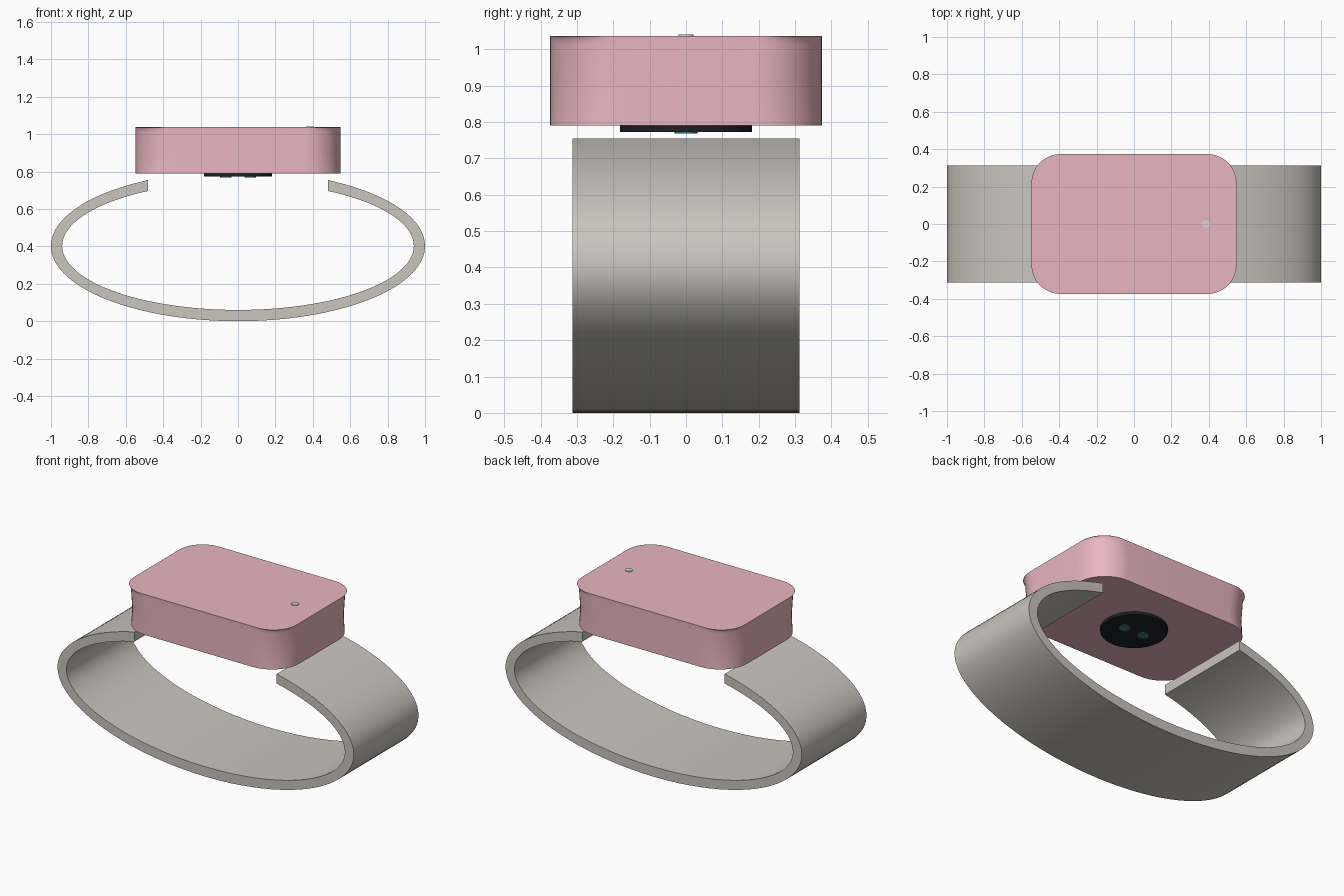
import bpy, bmesh, math
from math import sin, cos, pi

if "Cube" in bpy.data.objects:
    bpy.data.objects.remove(bpy.data.objects["Cube"])


def material(name, rgb):
    m = bpy.data.materials.new(name)
    m.diffuse_color = (*rgb, 1)
    m.use_nodes = True
    m.node_tree.nodes["Principled BSDF"].inputs["Base Color"].default_value = m.diffuse_color
    return m


pink = material("pink_shell", (0.82, 0.47, 0.53))
stone = material("stone_band", (0.59, 0.56, 0.51))
black = material("black_glass", (0.012, 0.014, 0.016))
teal = material("teal_led", (0.06, 0.18, 0.22))
pale = material("pale_light", (0.65, 0.68, 0.66))


def finish(bm, name, mat, angle):
    bmesh.ops.recalc_face_normals(bm, faces=bm.faces)
    mesh = bpy.data.meshes.new(name)
    bm.to_mesh(mesh)
    bm.free()
    ob = bpy.data.objects.new(name, mesh)
    bpy.context.collection.objects.link(ob)
    mesh.materials.append(mat)
    bpy.ops.object.select_all(action='DESELECT')
    ob.select_set(True)
    bpy.context.view_layer.objects.active = ob
    bpy.ops.object.shade_smooth_by_angle(angle=math.radians(angle))
    return ob


def loft(bm, rings):
    """Skin closed rings of equal length and cap both ends."""
    vs = [[bm.verts.new(p) for p in r] for r in rings]
    n = len(vs[0])
    for a, b in zip(vs, vs[1:]):
        for i in range(n):
            j = (i + 1) % n
            bm.faces.new((a[i], a[j], b[j], b[i]))
    bm.faces.new(vs[0])
    bm.faces.new(vs[-1])


def rounded_rect(hx, hy, r, z, seg=12):
    pts = []
    for q, (sx, sy) in enumerate([(1, 1), (-1, 1), (-1, -1), (1, -1)]):
        for k in range(seg + 1):
            t = (q + k / seg) * pi / 2
            pts.append((sx * (hx - r) + r * cos(t), sy * (hy - r) + r * sin(t), z))
    return pts


def disc(name, x, r, z0, z1, mat, n=48):
    bm = bmesh.new()
    loft(bm, [[(x + r * cos(2 * pi * i / n), r * sin(2 * pi * i / n), z)
               for i in range(n)] for z in (z0, z1)])
    return finish(bm, name, mat, 30)


# Case: creased flanks and a rounded top rim, as (inset, z)
profile = [(0.013, 0.79), (0.0, 0.89)]
for k in range(11):
    t = 0.16 + (pi / 2 - 0.16) * k / 10
    profile.append((0.018 + 0.027 * (1 - cos(t)), 1.004 + 0.033 * sin(t)))
bm = bmesh.new()
loft(bm, [rounded_rect(0.548, 0.374, 0.2 - d, z) for d, z in profile])
finish(bm, "case", pink, 12)

# Band: open elliptical strip with upright cut ends under the case
CUT, CZ, W, N = 0.48, 0.402, 0.312, 96


def arc(a, b):
    s = math.asin(CUT / a)
    return [(a * sin(t), CZ + b * cos(t))
            for t in (s + (2 * pi - 2 * s) * i / N for i in range(N + 1))]


bm = bmesh.new()
loft(bm, [[(xo, -W, zo), (xo, W, zo), (xi, W, zi), (xi, -W, zi)]
          for (xo, zo), (xi, zi) in zip(arc(1.0, 0.402), arc(0.94, 0.342))])
finish(bm, "band", stone, 30)

# Sensor disc with two lights below, and the indicator light on top
disc("sensor_disc", 0, 0.182, 0.773, 0.795, black, 64)
for side, x in (("left", -0.065), ("right", 0.065)):
    disc("sensor_light_" + side, x, 0.031, 0.769, 0.776, teal)
disc("indicator_light", 0.385, 0.021, 1.03, 1.041, pale)
